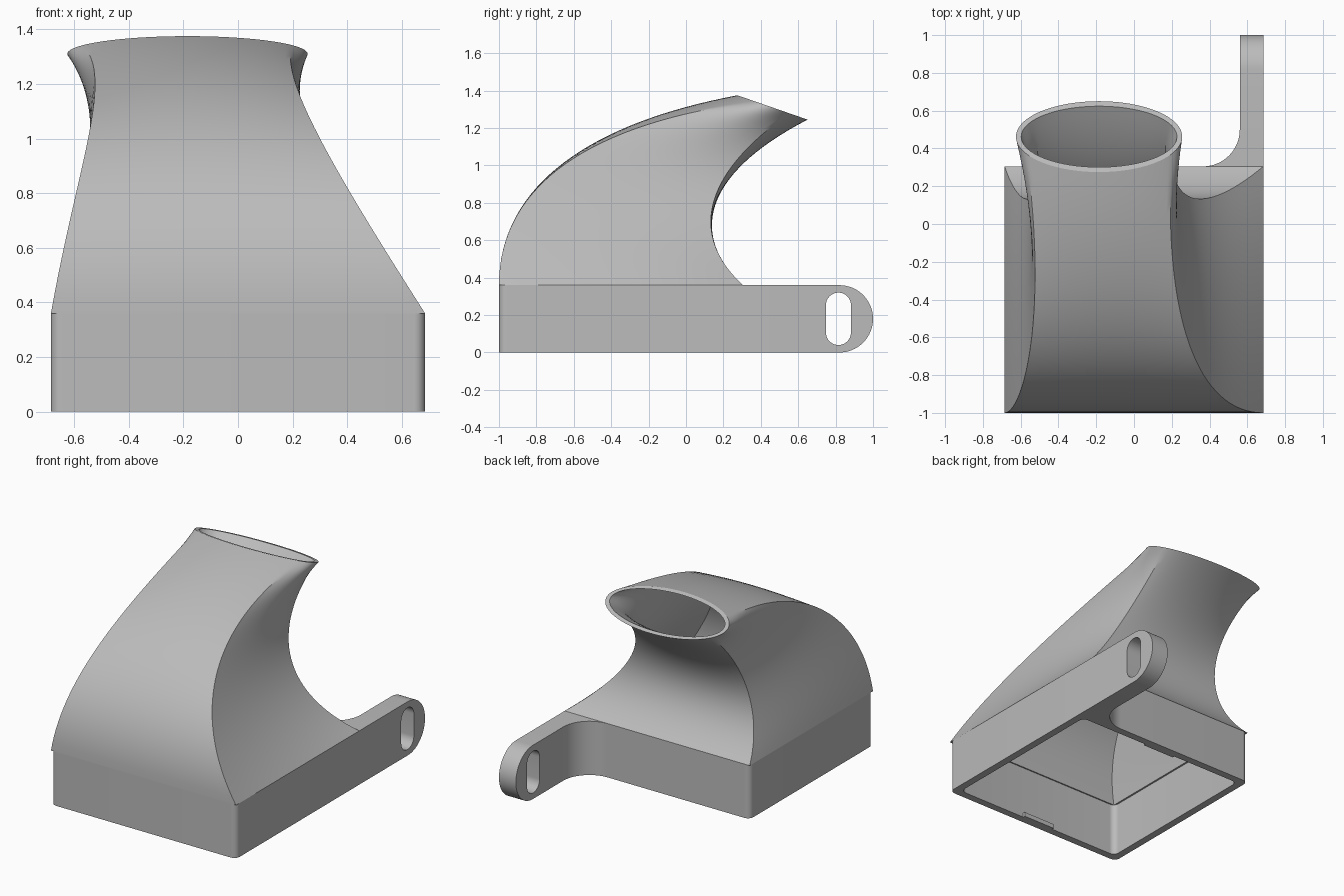
import bpy, bmesh, math
from mathutils import Vector

cube = bpy.data.objects.get("Cube")
if cube:
    bpy.data.objects.remove(cube, do_unlink=True)

grey = bpy.data.materials.new("light_grey_plastic")
grey.use_nodes = True
COLOR = (0.5, 0.5, 0.5, 1)
grey.diffuse_color = COLOR
grey.node_tree.nodes["Principled BSDF"].inputs["Base Color"].default_value = COLOR

HX, FRONT, BACK, TOP = 0.685, -1.0, 0.305, 0.36   # base extents
ARM_IN, ARM_JOIN = 0.56, 0.5                      # inner arm face, end of fillet


def finish(name, bm, angle=30):
    bmesh.ops.recalc_face_normals(bm, faces=bm.faces)
    mesh = bpy.data.meshes.new(name)
    bm.to_mesh(mesh)
    bm.free()
    mesh.materials.append(grey)
    obj = bpy.data.objects.new(name, mesh)
    bpy.context.collection.objects.link(obj)
    bpy.ops.object.select_all(action='DESELECT')
    obj.select_set(True)
    bpy.context.view_layer.objects.active = obj
    bpy.ops.object.shade_smooth_by_angle(angle=math.radians(angle))
    return obj


def prism(name, loops, direction):
    """Fill nested loops (outline and holes) and extrude them."""
    bm = bmesh.new()
    for loop in loops:
        vs = [bm.verts.new(p) for p in loop]
        for i, v in enumerate(vs):
            bm.edges.new((vs[i - 1], v))
    bmesh.ops.triangle_fill(bm, use_beauty=True, edges=bm.edges[:])
    ext = bmesh.ops.extrude_face_region(bm, geom=bm.faces[:], use_keep_orig=True)
    moved = [g for g in ext["geom"] if isinstance(g, bmesh.types.BMVert)]
    bmesh.ops.translate(bm, verts=moved, vec=direction)
    return finish(name, bm)


def arc(cx, cy, r, a0, a1, n=8):
    angles = [math.radians(a0 + (a1 - a0) * i / n) for i in range(n + 1)]
    return [(cx + r * math.cos(a), cy + r * math.sin(a)) for a in angles]


def rounded_rect(x0, x1, y0, y1, r):
    return (arc(x0 + r, y0 + r, r, 180, 270) + arc(x1 - r, y0 + r, r, 270, 360)
            + arc(x1 - r, y1 - r, r, 0, 90) + arc(x0 + r, y1 - r, r, 90, 180))


# Base frame: rounded outline with a filleted stub for the arm, hollow inside
R, FIL, WALL = 0.04, ARM_JOIN - BACK, 0.05
outline = (arc(-HX + R, FRONT + R, R, 180, 270) + arc(HX - R, FRONT + R, R, 270, 360)
           + [(HX, ARM_JOIN)]
           + arc(ARM_IN - FIL, ARM_JOIN, FIL, 0, -90, 16)
           + arc(-HX + R, BACK - R, R, 90, 180))
cavity = rounded_rect(-HX + WALL, HX - WALL, FRONT + WALL, BACK - WALL, R)
prism("base_frame", [[(x, y, 0) for x, y in loop] for loop in (outline, cavity)],
      Vector((0, 0, TOP)))

# Mounting arm: round end with an upright slot
mid = TOP / 2
arm = [(ARM_JOIN, 0)] + arc(1 - mid, mid, mid, -90, 90, 32) + [(ARM_JOIN, TOP)]
slot_r, slot_h = 0.067, 0.073
slot = (arc(0.815, mid + slot_h, slot_r, 0, 180, 20)
        + arc(0.815, mid - slot_h, slot_r, 180, 360, 20))
prism("mounting_arm", [[(ARM_IN, y, z) for y, z in loop] for loop in (arm, slot)],
      Vector((HX - ARM_IN, 0, 0)))

# Small snap tabs inside the front and back rims
for name, y in (("front_tab", FRONT + WALL), ("back_tab", BACK - WALL - 0.015)):
    tab = [(-0.12, y, 0), (0.12, y, 0), (0.12, y + 0.015, 0), (-0.12, y + 0.015, 0)]
    prism(name, [tab], Vector((0, 0, 0.03)))

# Curved duct: rectangle lofted into a tilted oval along swept curves
# Each control frame: (x left, x right), (y, z) at front, (y, z) at back
FRAMES = [((-HX, HX), (FRONT, TOP), (BACK, TOP)),
          ((-0.59, 0.34), (-1.0, 0.90), (0.02, 0.62)),
          ((-0.45, 0.15), (-0.5, 1.23), (0.08, 0.95))]
MOUTH = Vector((-0.185, 0.4625, 1.31))
MOUTH_X, MOUTH_Y = Vector((0.44, 0, 0)), Vector((0, 0.1875, -0.065))
CORNER = 29
STEPS = 32


def ring_params():
    """Corner-to-corner walk: (u, v) on the rectangle and the oval angle."""
    sides = [((0, 0), (1, 0), 180 + CORNER, 360 - CORNER, 28),
             ((1, 0), (1, 1), -CORNER, CORNER, 16),
             ((1, 1), (0, 1), CORNER, 180 - CORNER, 28),
             ((0, 1), (0, 0), 180 - CORNER, 180 + CORNER, 16)]
    for (u0, v0), (u1, v1), a0, a1, n in sides:
        for i in range(n):
            f = i / n
            yield (u0 + (u1 - u0) * f, v0 + (v1 - v0) * f,
                   math.radians(a0 + (a1 - a0) * f))


def frame_point(frame, u, v):
    xs, fr, bk = frame
    return Vector((xs[0] + (xs[1] - xs[0]) * u,
                   fr[0] + (bk[0] - fr[0]) * v, fr[1] + (bk[1] - fr[1]) * v))


def duct_rings(bm, inset, sx, sy):
    columns = []
    for u, v, a in ring_params():
        u, v = (inset + (1 - 2 * inset) * k for k in (u, v))
        p = [frame_point(f, u, v) for f in FRAMES]
        p.append(MOUTH + MOUTH_X * sx * math.cos(a) + MOUTH_Y * sy * math.sin(a))
        columns.append([])
        for i in range(STEPS + 1):
            t = i / STEPS
            s = 1 - t
            co = p[0] * s**3 + p[1] * 3 * s * s * t + p[2] * 3 * s * t * t + p[3] * t**3
            columns[-1].append(bm.verts.new(co))
    return [list(r) for r in zip(*columns)]


bm = bmesh.new()
outer = duct_rings(bm, 0, 1, 1)
inner = duct_rings(bm, 0.045, 0.937, 0.86)
rings = outer + inner[::-1]
for k, ring in enumerate(rings):
    below = rings[k - 1]
    for i in range(len(ring)):
        bm.faces.new((below[i - 1], below[i], ring[i], ring[i - 1]))
finish("curved_duct", bm)
